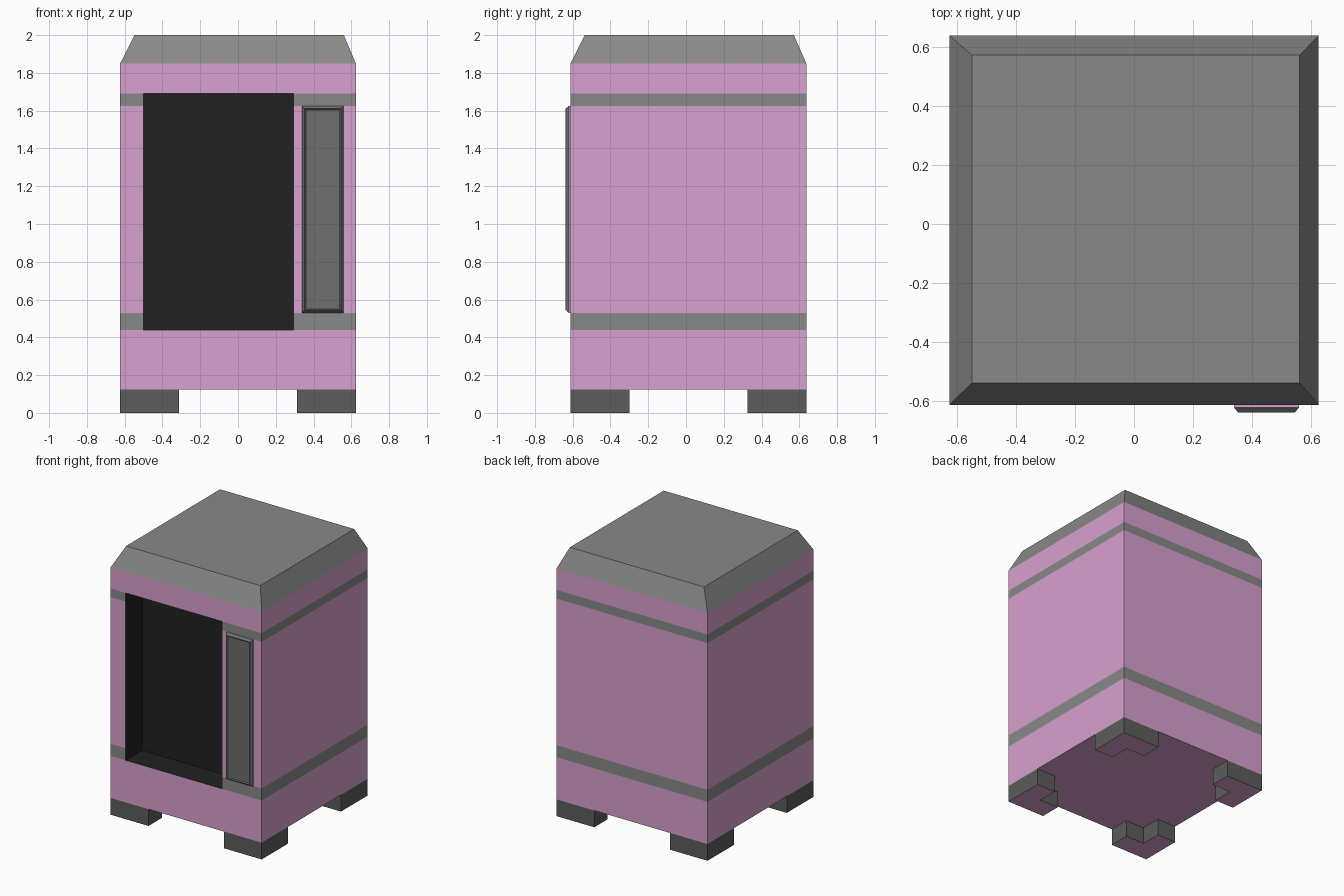
import bpy, bmesh

if "Cube" in bpy.data.objects:
    bpy.data.objects.remove(bpy.data.objects["Cube"])


def material(name, rgb):
    m = bpy.data.materials.new(name)
    m.diffuse_color = (*rgb, 1.0)
    m.use_nodes = True
    m.node_tree.nodes["Principled BSDF"].inputs["Base Color"].default_value = m.diffuse_color
    return m


PINK = material("pink", (0.69, 0.36, 0.62))
GREY = material("mid_grey", (0.25, 0.25, 0.25))
DARK = material("dark_grey", (0.107, 0.107, 0.107))
PANEL = material("panel_grey", (0.156, 0.156, 0.156))
BLACK = material("black", (0.015, 0.015, 0.015))


def finish(name, bm, mats):
    me = bpy.data.meshes.new(name)
    bm.to_mesh(me)
    bm.free()
    for m in mats:
        me.materials.append(m)
    ob = bpy.data.objects.new(name, me)
    bpy.context.collection.objects.link(ob)
    return ob


def loft(name, rings, mats, layer_mats=None, start=True, end=True,
         skip=(), start_mat=0, end_mat=0, recalc=True):
    """Join rings of points; skip holds (layer, side) pairs left open."""
    bm = bmesh.new()
    vs = [[bm.verts.new(p) for p in ring] for ring in rings]
    n = len(rings[0])
    for i in range(len(rings) - 1):
        for j in range(n):
            if (i, j) in skip:
                continue
            k = (j + 1) % n
            f = bm.faces.new((vs[i][j], vs[i][k], vs[i + 1][k], vs[i + 1][j]))
            f.material_index = layer_mats[i] if layer_mats else 0
    if start:
        bm.faces.new(vs[0][::-1]).material_index = start_mat
    if end:
        bm.faces.new(vs[-1]).material_index = end_mat
    if recalc:
        bmesh.ops.recalc_face_normals(bm, faces=bm.faces[:])
    return finish(name, bm, mats)


X0, X1, Y0, Y1 = -0.624, 0.624, -0.611, 0.637
OX0, OX1, OZ0, OZ1 = -0.5, 0.295, 0.44, 1.69


def rect_z(x0, x1, y0, y1, z):
    return [(x0, y0, z), (x1, y0, z), (x1, y1, z), (x0, y1, z)]


def rect_y(x0, x1, z0, z1, y):
    return [(x0, y, z0), (x1, y, z0), (x1, y, z1), (x0, y, z1)]


# Body shell with flush bands and an open front window
levels = [0.125, OZ0, 0.53, 1.625, OZ1, 1.85]
rings = [[(X0, Y0, z), (OX0, Y0, z), (OX1, Y0, z), (X1, Y0, z),
          (X1, Y1, z), (X0, Y1, z)] for z in levels]
loft("body", rings, [PINK, GREY], layer_mats=[0, 1, 0, 1, 0],
     end=False, skip={(1, 1), (2, 1), (3, 1)}, recalc=False)

# Shallow dark recess; ring order gives inward-facing walls
recess = loft("window_recess", [rect_y(OX0, OX1, OZ0, OZ1, y) for y in (Y0, Y0 + 0.195)],
              [BLACK], start=False, recalc=False)
bm = bmesh.new()
bm.from_mesh(recess.data)
for f in bm.faces:
    to_middle = f.calc_center_median() * -1
    to_middle.x += (OX0 + OX1) / 2
    to_middle.y += Y0
    to_middle.z += (OZ0 + OZ1) / 2
    if f.normal.dot(to_middle) < 0:
        f.normal_flip()
bm.to_mesh(recess.data)
bm.free()

# Bevelled roof
loft("roof", [rect_z(X0, X1, Y0, Y1, 1.85),
              rect_z(-0.548, 0.56, -0.537, 0.571, 2.0)], [GREY], start=False)

# Side panel: pink base, chamfered rim, slightly sunken face
steps = [(0, Y0), (0, -0.62), (0.014, -0.637), (0.021, -0.63)]
loft("side_panel", [rect_y(0.338 + d, 0.558 - d, 0.53 + d, 1.625 - d, y) for d, y in steps],
     [PINK, PANEL], layer_mats=[0, 1, 1], start=False, end_mat=1)

# L-shaped corner feet, dark sides and pink soles
A, T = 0.312, 0.157
outline = [(0, 0), (A, 0), (A, T), (T, T), (T, A), (0, A)]
for side, cx, sx in (("left", X0, 1), ("right", X1, -1)):
    for end, cy, sy in (("front", Y0, 1), ("back", Y1, -1)):
        loft(f"{end}_{side}_foot",
             [[(cx + sx * x, cy + sy * y, z) for x, y in outline] for z in (0, 0.125)],
             [DARK, PINK], end=False, start_mat=1)
